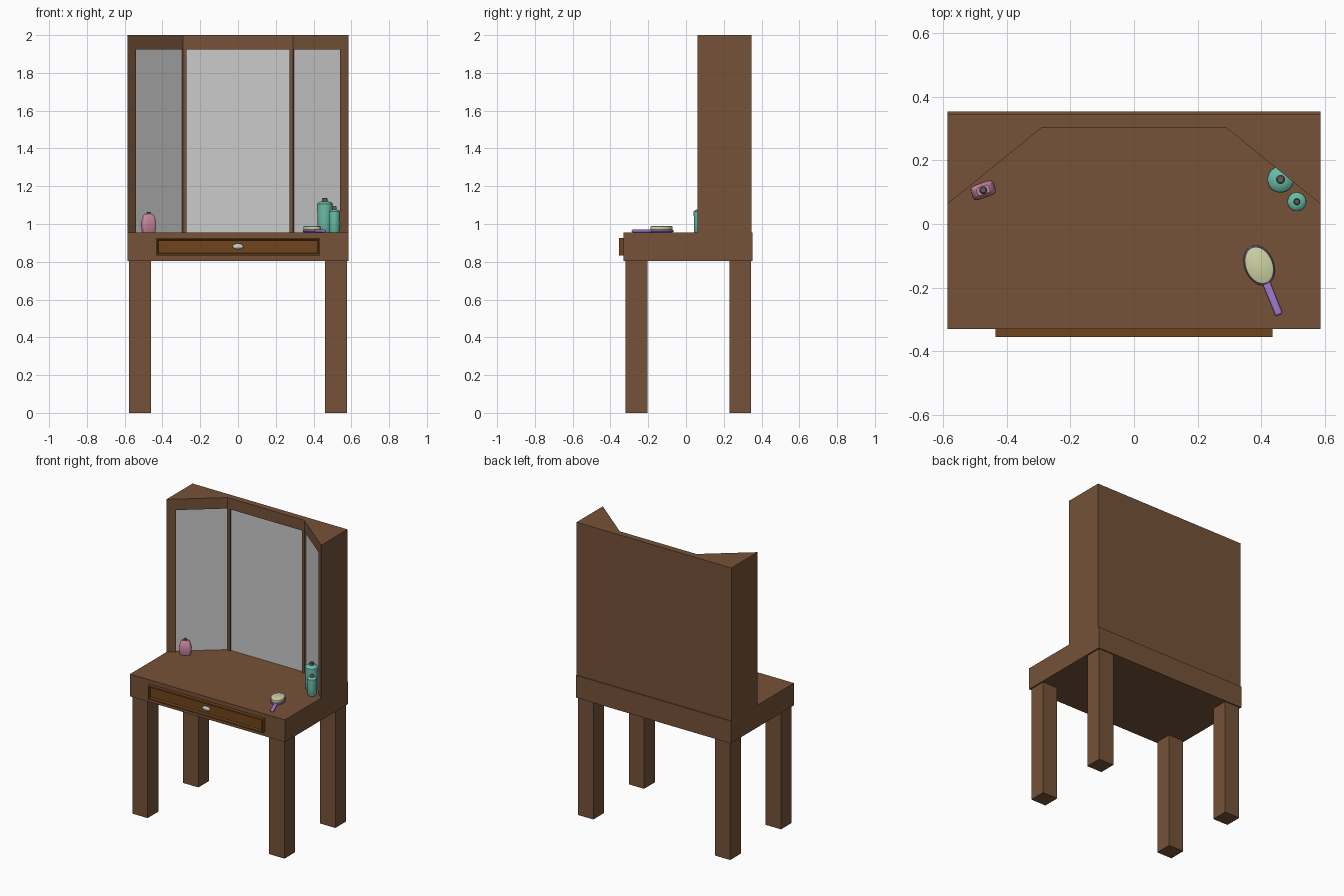
import bpy, bmesh, math
from mathutils import Matrix, Vector

if "Cube" in bpy.data.objects:
    bpy.data.objects.remove(bpy.data.objects["Cube"])


def mat(name, r, g, b):
    m = bpy.data.materials.new(name)
    m.diffuse_color = (r, g, b, 1)
    m.use_nodes = True
    m.node_tree.nodes["Principled BSDF"].inputs["Base Color"].default_value = m.diffuse_color
    return m


WOOD = mat("wood", 0.18, 0.085, 0.04)
DRAWER = mat("drawer_wood", 0.16, 0.06, 0.012)
GREEN = mat("green", 0.14, 0.5, 0.38)
PINK = mat("pink", 0.6, 0.25, 0.36)
PURPLE = mat("purple", 0.36, 0.19, 0.62)
CREAM = mat("cream", 0.62, 0.65, 0.38)
DARK = mat("cap_grey", 0.12, 0.12, 0.13)


def finish(bm, name, material=None, smooth=False):
    bmesh.ops.recalc_face_normals(bm, faces=bm.faces)
    me = bpy.data.meshes.new(name)
    bm.to_mesh(me)
    bm.free()
    ob = bpy.data.objects.new(name, me)
    bpy.context.collection.objects.link(ob)
    if material:
        me.materials.append(material)
    if smooth:
        bpy.ops.object.select_all(action='DESELECT')
        ob.select_set(True)
        bpy.context.view_layer.objects.active = ob
        bpy.ops.object.shade_smooth_by_angle(angle=math.radians(40))
    return ob


def loft(name, rings, material=None, smooth=False):
    """Skin a stack of equal-length point rings and cap the ends."""
    bm = bmesh.new()
    rows = [[bm.verts.new(p) for p in r] for r in rings]
    n = len(rows[0])
    for a, b in zip(rows, rows[1:]):
        for i in range(n):
            bm.faces.new((a[i], a[(i + 1) % n], b[(i + 1) % n], b[i]))
    bm.faces.new(rows[0][::-1])
    bm.faces.new(rows[-1])
    return finish(bm, name, material, smooth)


def prism(name, plan, z0, z1, material=None):
    return loft(name, [[(x, y, z) for x, y in plan] for z in (z0, z1)], material)


def box(name, x0, x1, y0, y1, z0, z1, material=None):
    return prism(name, [(x0, y0), (x1, y0), (x1, y1), (x0, y1)], z0, z1, material)


def stack(name, centre, profile, material, n=20, depth=1, power=1, turn=0, smooth=True):
    """Rings of (radius, z); depth flattens y, power < 1 squares the section."""
    c, s = math.cos(turn), math.sin(turn)
    rings = []
    for r, z in profile:
        ring = []
        for i in range(n):
            a = 2 * math.pi * (i + 0.5) / n
            u, v = math.cos(a), math.sin(a)
            u = math.copysign(abs(u) ** power, u) * r
            v = math.copysign(abs(v) ** power, v) * r * depth
            ring.append((centre[0] + u * c - v * s, centre[1] + u * s + v * c, z))
        rings.append(ring)
    return loft(name, rings, material, smooth)


TOP = 0.955

# table body and legs
box("table_body", -0.586, 0.586, -0.33, 0.353, 0.803, TOP, WOOD)
for side in (-1, 1):
    for label, y in (("front", -0.262), ("back", 0.287)):
        x = side * 0.518
        box(f"{label}_leg", x - 0.058, x + 0.058, y - 0.058, y + 0.058, 0, 0.803, WOOD)

# three-fold mirror cabinet: header, core behind the glass, posts, panels
W, YB, Z1 = 0.586, 0.346, 1.925
fold, tip = Vector((0.29, 0.302)), Vector((W, 0.062))
d = (tip - fold).normalized()
nrm = Vector((-d.y, d.x))
REC = 0.012


def both(points):
    pts = [tuple(p) for p in points]
    return pts, [(-x, y) for x, y in pts]


header = [(-W, tip.y), (-fold.x, fold.y), tuple(fold), tuple(tip), (W, YB), (-W, YB)]
prism("mirror_header", header, Z1, 2.0, WOOD)
k = (fold.y + REC + 0.006)
box("cabinet_back", -fold.x, fold.x, k, YB, TOP, Z1, WOOD)
inner = tip - d * 0.06
f2, t2 = fold + nrm * REC, inner + nrm * REC
for wing, post, edge, glass in zip(
        both([fold + nrm * 0.016, inner + nrm * 0.016, (W, inner.y + 0.02), (W, YB), (fold.x, YB)]),
        both([fold - Vector((0.017, 0)), fold, fold + nrm * 0.018, (0.273, k)]),
        both([inner, tip, (W, inner.y + 0.03), inner + nrm * 0.018]),
        both([f2, t2, t2 + nrm * 0.006, f2 + nrm * 0.006])):
    prism("cabinet_wing", wing, TOP, Z1, WOOD)
    prism("fold_post", post, TOP, Z1, WOOD)
    prism("outer_post", edge, TOP, Z1, WOOD)
    prism("side_mirror", glass, TOP, Z1)
box("centre_mirror", -0.273, 0.273, fold.y + REC, k, TOP, Z1)

# drawer with recessed front
bm = bmesh.new()
bmesh.ops.create_cube(bm, size=1, matrix=Matrix.Translation((0, -0.337, 0.88))
                      @ Matrix.Diagonal((0.87, 0.034, 0.094, 1)))
front = min(bm.faces, key=lambda f: f.calc_center_median().y)
bmesh.ops.inset_region(bm, faces=[front], thickness=0.013)
bmesh.ops.inset_region(bm, faces=[front], thickness=0.007, depth=-0.012)
finish(bm, "drawer", DRAWER)

# drawer knob
bm = bmesh.new()
bmesh.ops.create_uvsphere(bm, u_segments=20, v_segments=12, radius=1,
                          matrix=Matrix.Translation((0, -0.342, 0.881))
                          @ Matrix.Diagonal((0.029, 0.011, 0.015, 1)))
finish(bm, "drawer_knob", None, True)

# green bottles with caps
for label, c, r, h in (("tall", (0.46, 0.14), 0.042, 0.165), ("small", (0.511, 0.07), 0.03, 0.122)):
    prof = [(0.88, 0), (0.95, 0.03), (0.93, 0.4), (1, 0.85), (0.97, 0.92), (0.75, 0.97), (0.38, 1)]
    stack(label + "_bottle", c, [(r * a, TOP + h * b) for a, b in prof], GREEN)
    z = TOP + h - 0.004
    rc = r * 0.34
    stack(label + "_bottle_cap", c, [(rc, z), (rc, z + 0.018), (rc * 0.7, z + 0.022)], DARK)

# pink perfume bottle
prof = [(0.034, 0), (0.038, 0.006), (0.042, 0.045), (0.04, 0.06), (0.03, 0.09), (0.022, 0.097)]
stack("perfume_bottle", (-0.473, 0.106), [(r * 0.92, TOP + z) for r, z in prof],
      PINK, n=16, depth=0.62, power=0.4, turn=math.radians(20))
stack("perfume_cap", (-0.473, 0.106), [(0.012, 1.045), (0.012, 1.06), (0.008, 1.064)], DARK, n=12)

# hand brush: oval head, pad and handle
TURN = math.radians(22)
HEAD = (0.393, -0.13)


def oval(name, prof, material):
    stack(name, HEAD, prof, material, n=28, depth=1.42, turn=TURN)


oval("brush_head", [(0.042, TOP), (0.046, TOP + 0.004), (0.046, 0.967), (0.042, 0.971)], PURPLE)
oval("brush_pad", [(0.042, 0.969), (0.0435, 0.976), (0.042, 0.986), (0.036, 0.99)], CREAM)
bm = bmesh.new()
bmesh.ops.create_cube(bm, size=1, matrix=Matrix.Translation((HEAD[0], HEAD[1], 0.963))
                      @ Matrix.Rotation(TURN, 4, 'Z') @ Matrix.Translation((0, -0.113, 0))
                      @ Matrix.Diagonal((0.024, 0.108, 0.015, 1)))
handle = finish(bm, "brush_handle", PURPLE, True)
bev = handle.modifiers.new("rounding", 'BEVEL')
bev.width = 0.006
bev.segments = 3
